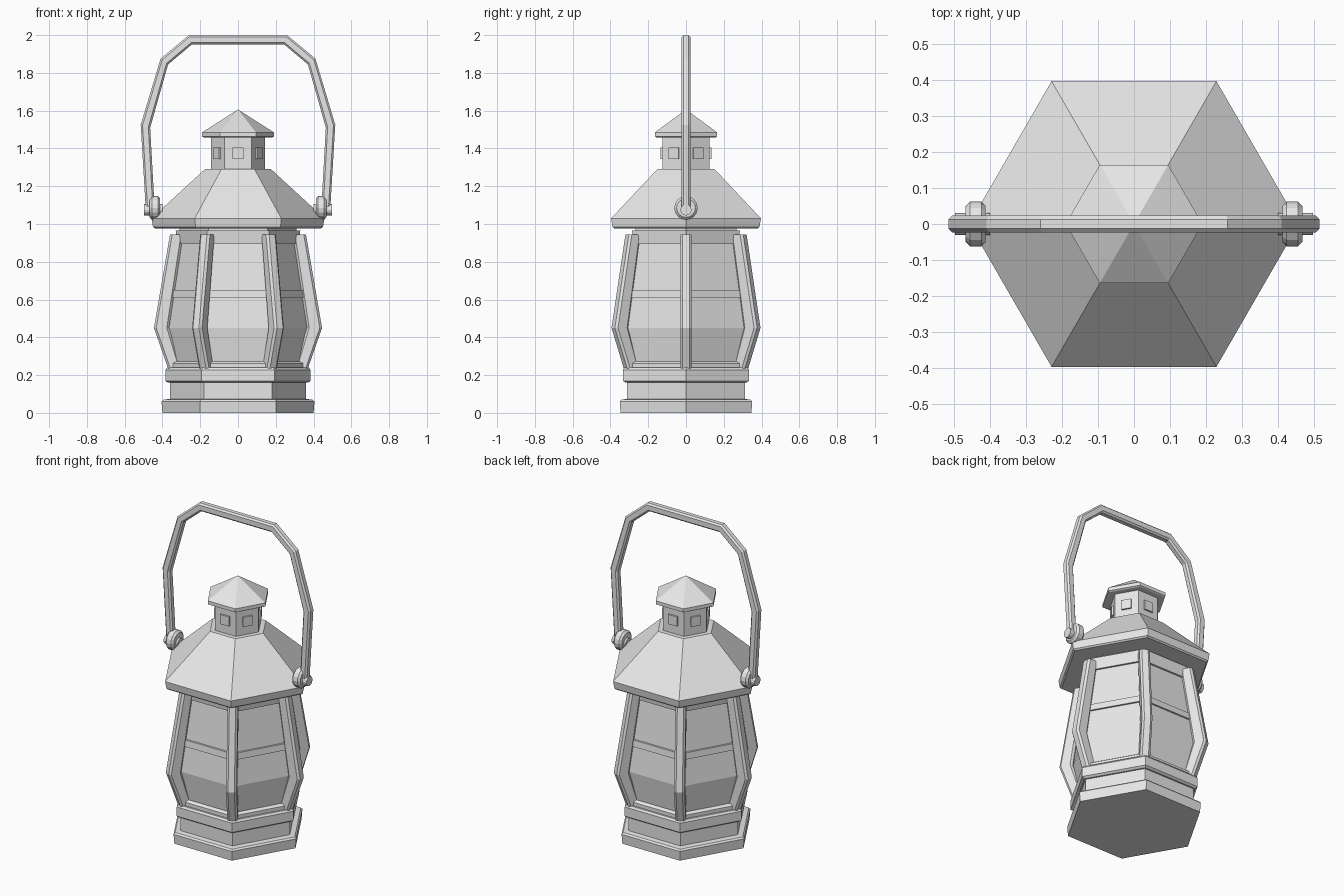
import bpy, bmesh, math
from mathutils import Vector, Matrix

cube = bpy.data.objects.get("Cube")
if cube:
    bpy.data.objects.remove(cube)

grey = bpy.data.materials.new("light_grey")
grey.use_nodes = True
COLOUR = (0.8, 0.8, 0.8, 1)
grey.diffuse_color = COLOUR
grey.node_tree.nodes["Principled BSDF"].inputs["Base Color"].default_value = COLOUR

SIXTH = math.pi / 3


def finish(name, bm):
    bmesh.ops.recalc_face_normals(bm, faces=bm.faces)
    mesh = bpy.data.meshes.new(name)
    bm.to_mesh(mesh)
    bm.free()
    mesh.materials.append(grey)
    obj = bpy.data.objects.new(name, mesh)
    bpy.context.collection.objects.link(obj)
    return obj


def loft(name, rings):
    """Skin a list of equal-length point rings and cap both ends."""
    bm = bmesh.new()
    loops = [[bm.verts.new(p) for p in ring] for ring in rings]
    n = len(loops[0])
    for a, b in zip(loops, loops[1:]):
        for i in range(n):
            j = (i + 1) % n
            bm.faces.new((a[i], a[j], b[j], b[i]))
    bm.faces.new(loops[0])
    bm.faces.new(loops[-1])
    return finish(name, bm)


def ngon(name, profile, sides=6):
    """Stack of hexagons from (radius, height) pairs, corners on the x axis."""
    step = 2 * math.pi / sides
    return loft(name, [[(r * math.cos(k * step), r * math.sin(k * step), z)
                        for k in range(sides)] for r, z in profile])


def section(outer, inner, half, chamfer):
    """Chamfered rectangle in a plane holding y, between two points."""
    outer, inner = Vector(outer), Vector(inner)
    cut = (inner - outer).normalized() * chamfer
    y, y_cut = Vector((0, half, 0)), Vector((0, half - chamfer, 0))
    return [outer + y_cut, outer + cut + y, inner - cut + y, inner + y_cut,
            inner - y_cut, inner - cut - y, outer + cut - y, outer - y_cut]


def bar(name, pairs, half, chamfer):
    return loft(name, [section((a, 0, z), (b, 0, w), half, chamfer)
                       for a, z, b, w in pairs])


def cylinder(name, radius, x0, x1, z, sides, bevel=0):
    turn = Matrix.Translation(((x0 + x1) / 2, 0, z)) @ Matrix.Rotation(math.pi / 2, 4, 'Y')
    bm = bmesh.new()
    bmesh.ops.create_cone(bm, cap_ends=True, segments=sides, radius1=radius,
                          radius2=radius, depth=abs(x1 - x0), matrix=turn)
    if bevel:
        rims = [e for e in bm.edges
                if abs(e.verts[0].co.x - e.verts[1].co.x) < 0.001]
        bmesh.ops.bevel(bm, geom=rims, offset=bevel, segments=1, affect='EDGES')
    return finish(name, bm)


# Stepped base
ngon("base_plinth", [(0.40, 0), (0.405, 0.06), (0.395, 0.07), (0.35, 0.075)])
ngon("base_neck", [(0.36, 0.06), (0.36, 0.17)])
ngon("base_ring", [(0.37, 0.16), (0.385, 0.17), (0.385, 0.228), (0.375, 0.24)])

# Glass body bulging below the middle
ngon("glass_body", [(0.33, 0.22), (0.37, 0.45), (0.295, 0.97)])

# Horizontal rails round the body
ngon("bottom_rail", [(0.362, 0.235), (0.362, 0.262), (0.345, 0.272)])
ngon("middle_rail", [(0.36, 0.61), (0.355, 0.65)])
ngon("top_rail", [(0.32, 0.895), (0.33, 0.965)])
ngon("body_collar", [(0.31, 0.96), (0.31, 0.985)])

# Bent corner bars
for k in range(6):
    post = bar("corner_bar", [(0.37, 0.235, 0.30, 0.235),
                              (0.445, 0.45, 0.365, 0.45),
                              (0.36, 0.945, 0.29, 0.945)], 0.03, 0.012)
    post.rotation_euler.z = k * SIXTH

# Roof, chimney and cap
ngon("roof", [(0.44, 0.977), (0.45, 0.985), (0.458, 1.03), (0.175, 1.29)])
ngon("chimney", [(0.143, 1.28), (0.143, 1.47)])
ngon("chimney_cap", [(0.18, 1.458), (0.19, 1.463), (0.19, 1.485), (0.002, 1.605)])

# Small raised plates on the chimney sides
for k in range(6):
    bm = bmesh.new()
    bmesh.ops.create_cube(bm, size=1, matrix=Matrix.Translation((0.125, 0, 1.375))
                          @ Matrix.Diagonal((0.018, 0.06, 0.06, 1)))
    plate = finish("chimney_plate", bm)
    plate.rotation_euler.z = (k + 0.5) * SIXTH

# Round brackets and pins for the handle
for side, s in (("left", 1), ("right", -1)):
    cylinder(side + "_bracket", 0.062, s * 0.412, s * 0.468, 1.085, 16, 0.012)
    cylinder(side + "_pin", 0.03, s * 0.40, s * 0.497, 1.075, 12)

# Carrying handle, one half mirrored to the other
half = [(0.487, 1.055, 0.44, 1.06), (0.515, 1.525, 0.465, 1.51),
        (0.41, 1.875, 0.37, 1.845), (0.26, 2.0, 0.245, 1.95)]
bar("handle", half + [(-a, z, -b, w) for a, z, b, w in reversed(half)], 0.023, 0.01)
